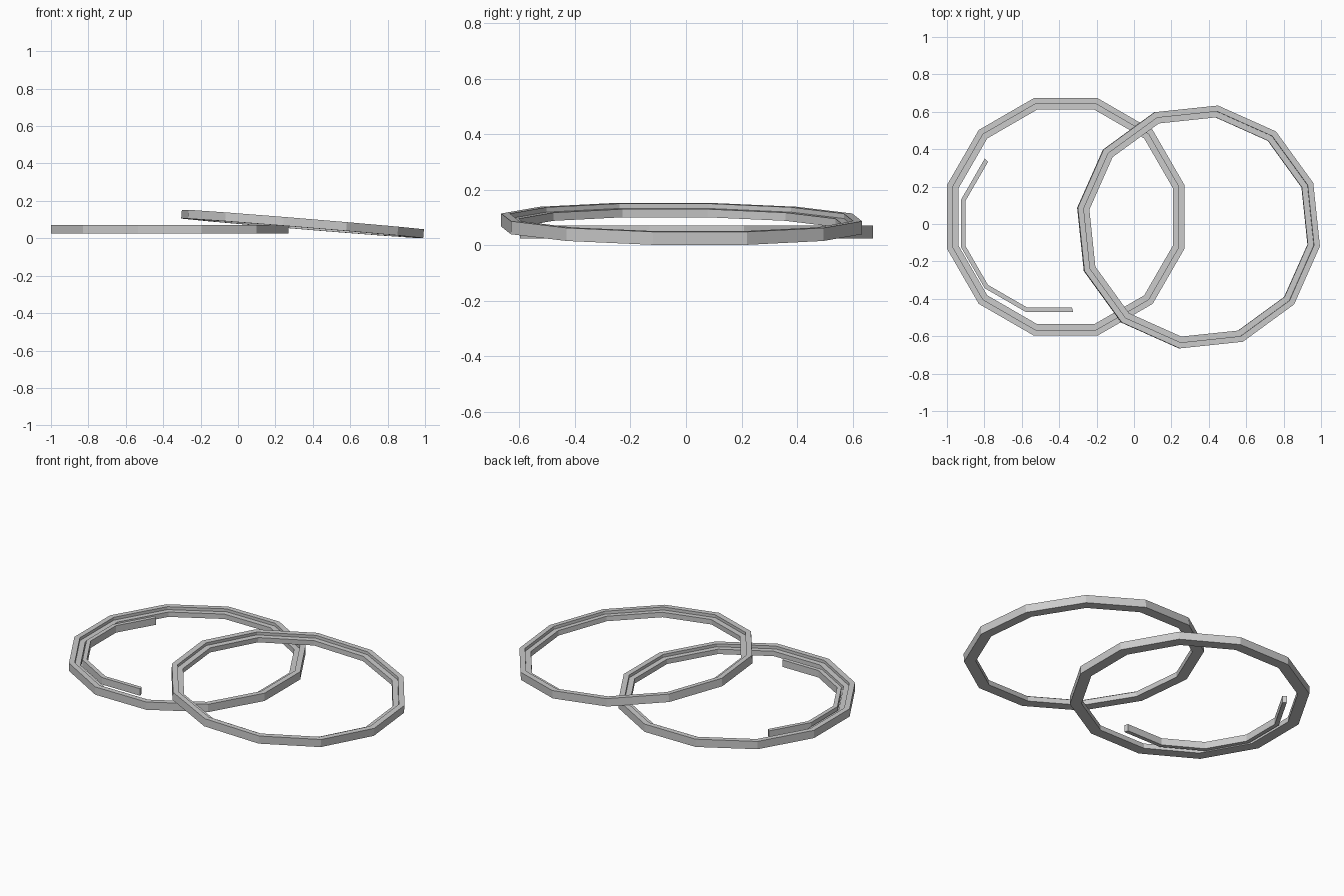
import bpy, bmesh
from math import sin, cos, radians, pi

if "Cube" in bpy.data.objects:
    bpy.data.objects.remove(bpy.data.objects["Cube"])


def sweep(name, profile, start, count, closed, loc, rot=(0, 0, 0)):
    """Sweep an (apothem, z) profile around a twelve-sided path."""
    bm = bmesh.new()
    rows = []
    for i in range(count):
        a = radians(start + 30 * i)
        rows.append([bm.verts.new((r / cos(pi / 12) * cos(a),
                                   r / cos(pi / 12) * sin(a), z))
                     for r, z in profile])
    n = len(profile)
    for i in range(count if closed else count - 1):
        a, b = rows[i], rows[(i + 1) % count]
        for j in range(n):
            k = (j + 1) % n
            bm.faces.new((a[j], b[j], b[k], a[k]))
    if not closed:
        bm.faces.new(rows[0])
        bm.faces.new(rows[-1])
    bmesh.ops.recalc_face_normals(bm, faces=bm.faces)
    mesh = bpy.data.meshes.new(name)
    bm.to_mesh(mesh)
    bm.free()
    ob = bpy.data.objects.new(name, mesh)
    ob.location, ob.rotation_euler = loc, rot
    bpy.context.collection.objects.link(ob)
    return ob


# Ring section: full-height outer rim with a lower inner ledge
ring = [(0.635, -0.0235), (0.635, 0.0235), (0.604, 0.0235),
        (0.604, 0.006), (0.573, 0.006), (0.573, -0.0235)]

# Flat ring and the tilted ring resting over it
sweep("flat_ring", ring, 15, 12, True, (-0.365, 0.038, 0.048))
sweep("tilted_ring", ring, 15, 12, True, (0.345, -0.016, 0.077),
      (0, radians(4.7), radians(6)))

# Thin loose strip lying inside the flat ring
strip = [(0.473, -0.021), (0.473, 0.021), (0.449, 0.021), (0.449, -0.021)]
sweep("inner_strip", strip, 135, 6, False, (-0.452, 0.003, 0.047))
